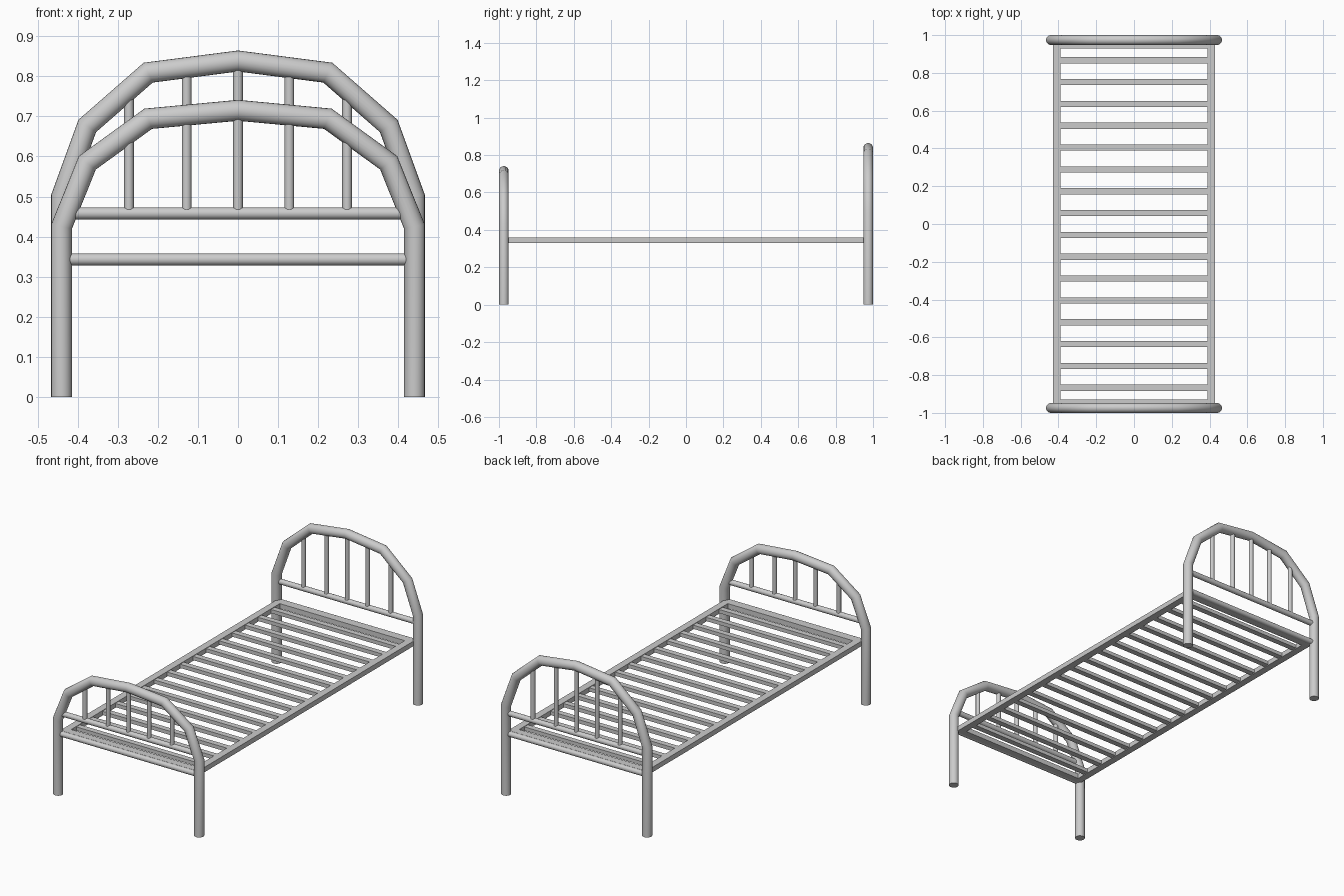
import bpy
import bmesh
import math
from mathutils import Vector

cube = bpy.data.objects.get("Cube")
if cube:
    bpy.data.objects.remove(cube, do_unlink=True)

metal = bpy.data.materials.new("grey metal")
metal.use_nodes = True
GREY = (0.6, 0.6, 0.6, 1)
metal.diffuse_color = GREY
metal.node_tree.nodes["Principled BSDF"].inputs["Base Color"].default_value = GREY


def finish(bm, name, smooth):
    """Turn a bmesh into a named grey object."""
    bmesh.ops.recalc_face_normals(bm, faces=bm.faces[:])
    mesh = bpy.data.meshes.new(name)
    bm.to_mesh(mesh)
    bm.free()
    mesh.materials.append(metal)
    obj = bpy.data.objects.new(name, mesh)
    bpy.context.collection.objects.link(obj)
    if smooth:
        bpy.ops.object.select_all(action="DESELECT")
        obj.select_set(True)
        bpy.context.view_layer.objects.active = obj
        bpy.ops.object.shade_smooth_by_angle(angle=math.radians(40))
    return obj


def tube(name, path, y, radius, sides=20):
    """Sweep a circle with mitred corners along (x, z) points at depth y."""
    pts = [Vector(p) for p in path]
    bm = bmesh.new()
    rings = []
    for i, p in enumerate(pts):
        d_in = (p - pts[i - 1]).normalized() if i else (pts[1] - p).normalized()
        d_out = (pts[i + 1] - p).normalized() if i < len(pts) - 1 else d_in
        along = (d_in + d_out).normalized()
        across = Vector((-along.y, along.x)) * (radius / along.dot(d_in))
        ring = []
        for k in range(sides):
            a = math.tau * k / sides
            q = p + across * math.cos(a)
            ring.append(bm.verts.new((q.x, y + radius * math.sin(a), q.y)))
        rings.append(ring)
    for r0, r1 in zip(rings, rings[1:]):
        for k in range(sides):
            n = (k + 1) % sides
            bm.faces.new((r0[k], r0[n], r1[n], r1[k]))
    bm.faces.new(rings[0])
    bm.faces.new(rings[-1])
    return finish(bm, name, True)


def box(name, x, y, z):
    """Box from (low, high) ranges."""
    bm = bmesh.new()
    bmesh.ops.create_cube(bm, size=1)
    for v in bm.verts:
        v.co = [r[0] if c < 0 else r[1] for c, r in zip(v.co, (x, y, z))]
    return finish(bm, name, False)


def arch_height(half, x):
    """Height of the arch centre line at x."""
    for (x0, z0), (x1, z1) in zip(half, half[1:]):
        if x1 <= abs(x) <= x0 and x0 > x1:
            return z0 + (z1 - z0) * (x0 - abs(x)) / (x0 - x1)


END_Y = 0.974
LOW_BAR, HIGH_BAR = 0.343, 0.458


def end_board(name, half, y):
    """Arched legs, two cross bars and five spindles."""
    path = half + [(-x, z) for x, z in reversed(half[:-1])]
    tube(name + "_arch", path, y, 0.026)
    for label, z, reach in (("lower", LOW_BAR, 0.43), ("upper", HIGH_BAR, 0.42)):
        tube(f"{name}_{label}_bar", [(-reach, z), (reach, z)], y, 0.015)
    for i, x in enumerate((-0.272, -0.128, 0, 0.128, 0.272)):
        tube(f"{name}_spindle_{i + 1}", [(x, HIGH_BAR), (x, arch_height(half, x))],
             y, 0.012, 16)


# Foot and head ends
end_board("footboard", [(0.44, 0), (0.44, 0.425), (0.376, 0.584),
                        (0.224, 0.694), (0, 0.715)], -END_Y)
end_board("headboard", [(0.44, 0), (0.44, 0.50), (0.376, 0.676),
                        (0.224, 0.809), (0, 0.838)], END_Y)

# Rectangular bed frame
FRAME_Z = (0.33, 0.358)
for side, s in (("right", -1), ("left", 1)):
    box(side + "_side_rail", sorted((s * 0.39, s * 0.43)), (-0.97, 0.97), FRAME_Z)
for end, s in (("foot", -1), ("head", 1)):
    box(end + "_end_rail", (-0.39, 0.39), sorted((s * 0.929, s * 0.97)), FRAME_Z)

# Slats across the frame
COUNT = 16
for i in range(COUNT):
    y = -0.867 + 2 * 0.867 * i / (COUNT - 1)
    box(f"slat_{i + 1}", (-0.395, 0.395), (y - 0.016, y + 0.016), (0.334, 0.355))
